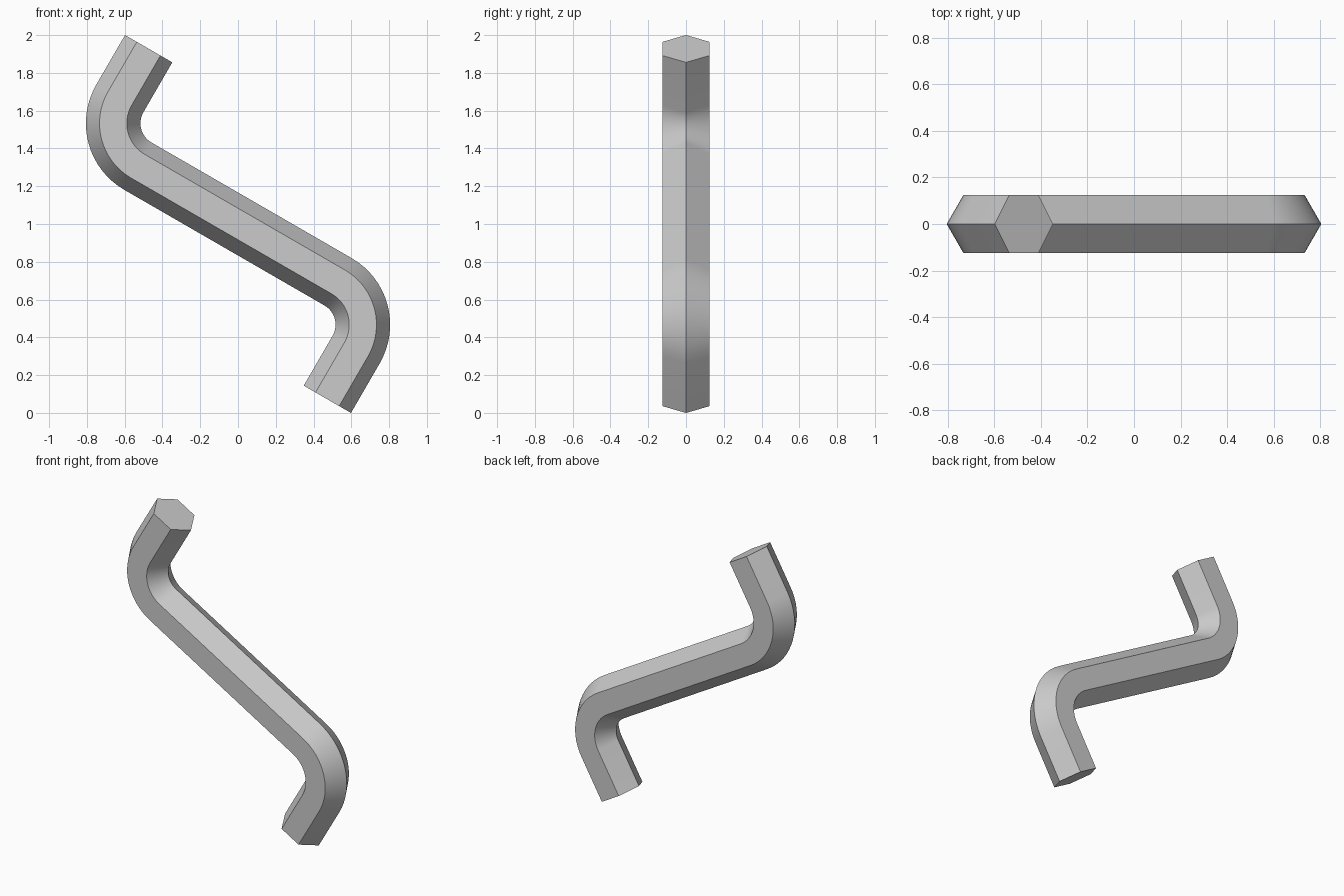
import bpy, bmesh
from math import sin, cos, pi, radians
from mathutils import Vector

if "Cube" in bpy.data.objects:
    bpy.data.objects.remove(bpy.data.objects["Cube"])

CORNER = 0.1445      # hexagon centre to corner
BEND = 0.262         # bend radius of the centre line
STEPS = 16           # segments per bend

# Upper half of the centre line as (point, sideways direction) in the xz plane
centre = Vector((-0.399, 0, 1.533))
half = [(Vector((-0.473, 0, 1.928)), radians(150))]
for i in range(STEPS + 1):
    a = radians(150 + 90 * i / STEPS)
    half.append((centre + BEND * Vector((cos(a), 0, sin(a))), a))

# Lower half is the upper half turned 180 degrees about (0, 0, 1)
path = half + [(Vector((-p.x, 0, 2 - p.z)), a) for p, a in reversed(half)]

# Sweep a hexagon along the centre line
bm = bmesh.new()
rings = []
for p, a in path:
    side = Vector((cos(a), 0, sin(a)))
    rings.append([bm.verts.new(p + CORNER * (cos(k * pi / 3) * side
                  + Vector((0, sin(k * pi / 3), 0)))) for k in range(6)])
for r, s in zip(rings, rings[1:]):
    for k in range(6):
        n = (k + 1) % 6
        bm.faces.new((r[k], r[n], s[n], s[k]))
bm.faces.new(rings[0])
bm.faces.new(rings[-1])
bmesh.ops.recalc_face_normals(bm, faces=bm.faces)

mesh = bpy.data.meshes.new("hex_bar")
bm.to_mesh(mesh)
bm.free()
bar = bpy.data.objects.new("bent_hex_bar", mesh)
bpy.context.collection.objects.link(bar)

# Smooth bends, sharp hexagon edges
bpy.context.view_layer.objects.active = bar
bar.select_set(True)
bpy.ops.object.shade_smooth_by_angle(angle=radians(30))
